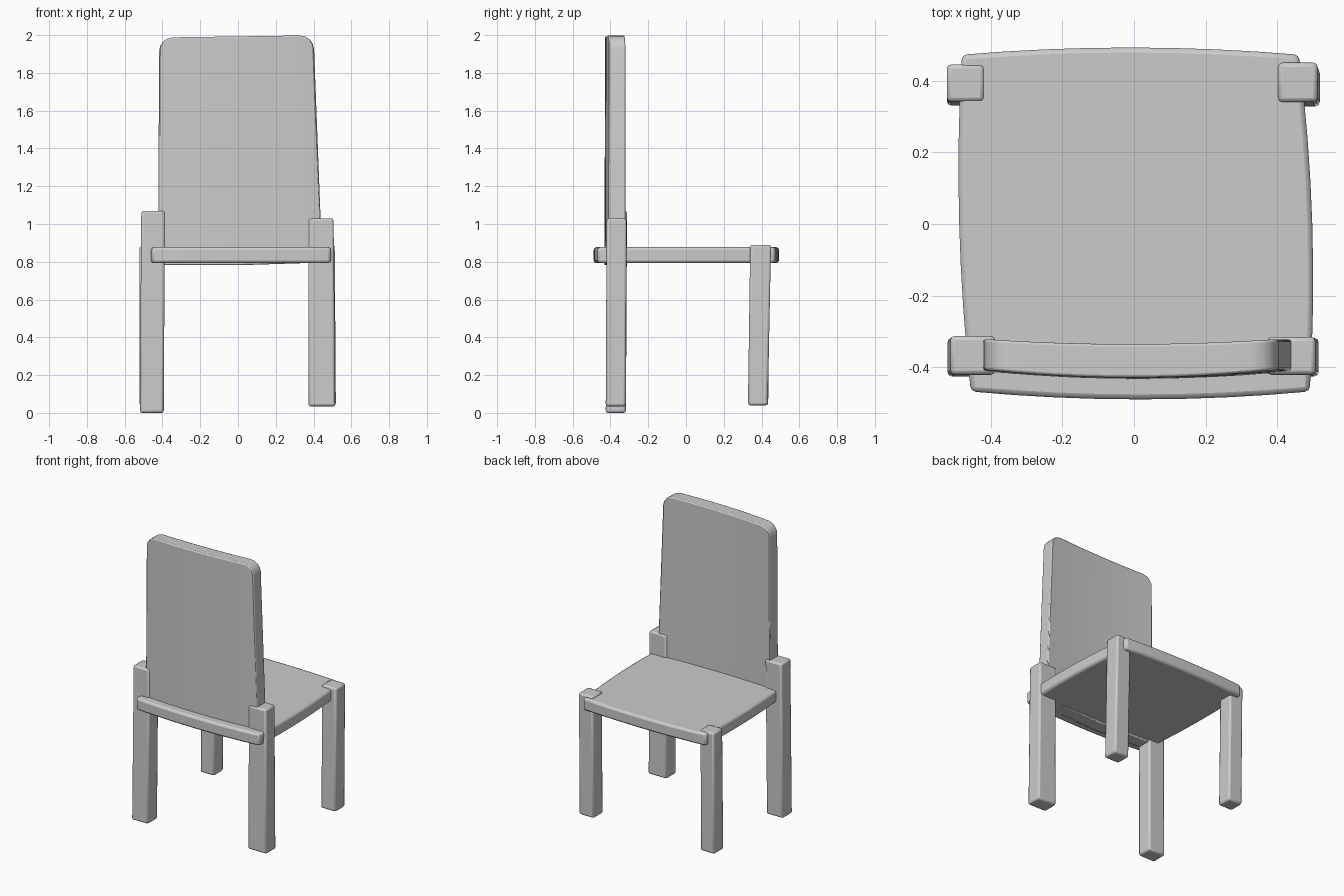
import bpy, bmesh, math

if "Cube" in bpy.data.objects:
    bpy.data.objects.remove(bpy.data.objects["Cube"])


def finish(name, bm, width, segments=2):
    bmesh.ops.recalc_face_normals(bm, faces=bm.faces)
    me = bpy.data.meshes.new(name)
    bm.to_mesh(me)
    bm.free()
    ob = bpy.data.objects.new(name, me)
    bpy.context.collection.objects.link(ob)
    bev = ob.modifiers.new("soft_edges", 'BEVEL')
    bev.width, bev.segments = width, segments
    bev.limit_method, bev.angle_limit = 'ANGLE', math.radians(40)
    bpy.ops.object.select_all(action='DESELECT')
    ob.select_set(True)
    bpy.context.view_layer.objects.active = ob
    bpy.ops.object.shade_smooth_by_angle(angle=math.radians(35))
    return ob


def loft(name, low, high, width):
    """Closed solid between two rings of 3D points."""
    bm = bmesh.new()
    a = [bm.verts.new(p) for p in low]
    b = [bm.verts.new(p) for p in high]
    bm.faces.new(a)
    bm.faces.new(b)
    for i in range(len(a)):
        j = (i + 1) % len(a)
        bm.faces.new((a[i], a[j], b[j], b[i]))
    return finish(name, bm, width)


def rect(x0, x1, y0, y1, z):
    return [(x0, y0, z), (x1, y0, z), (x1, y1, z), (x0, y1, z)]


# Seat: slightly skewed square with bowed edges
corners = [(-0.455, -0.467), (0.49, -0.467), (0.46, 0.472), (-0.48, 0.472)]
bows = [0.022, 0.022, 0.02, 0.02]
normals = [(0, -1), (1, 0), (0, 1), (-1, 0)]
outline = []
for i in range(4):
    (ax, ay), (bx, by) = corners[i], corners[(i + 1) % 4]
    for k in range(8):
        t = k / 8
        d = bows[i] * 4 * t * (1 - t)
        outline.append((ax + (bx - ax) * t + normals[i][0] * d,
                        ay + (by - ay) * t + normals[i][1] * d))
loft("seat", [(x, y, 0.793) for x, y in outline],
     [(x, y, 0.877) for x, y in outline], 0.014)

# Legs: bottom rectangle and height, top rectangle and height
legs = {
    "front_leg_left": ((-0.52, -0.393, -0.425, -0.318, 0.005),
                       (-0.512, -0.387, -0.42, -0.312, 1.075)),
    "front_leg_right": ((0.372, 0.515, -0.425, -0.318, 0.035),
                        (0.372, 0.506, -0.42, -0.315, 1.03)),
    "rear_leg_left": ((-0.522, -0.415, 0.33, 0.435, 0.04),
                      (-0.522, -0.417, 0.341, 0.445, 0.882)),
    "rear_leg_right": ((0.405, 0.518, 0.328, 0.433, 0.04),
                       (0.402, 0.512, 0.34, 0.45, 0.89)),
}
for name, (low, high) in legs.items():
    loft(name, rect(*low), rect(*high), 0.012)
# the left front leg reaches the floor
bpy.data.objects["front_leg_left"].location.z = -0.005

# Backrest: curved tapering panel with rounded top corners
R = 0.075
arc = [R * (1 - math.cos(math.radians(a))) for a in (0, 25, 45, 65, 90)]
half = 0.425
inner = half - R
xs = ([-half + d for d in arc] + [inner * k / 5 for k in range(-4, 5)]
      + [half - d for d in reversed(arc)])
bm = bmesh.new()
cols = []
for x in xs:
    u = x / half
    e = max(0, abs(x) - inner)
    zt = 1.993 + 0.006 * u - (R - math.sqrt(max(0, R * R - e * e)))
    zb = 0.782 + 0.014 * max(0, u)
    col = []
    for z in (zb, zt):
        f = (z - 0.8) / 1.2
        left, right = -0.422 + 0.004 * f, 0.446 - 0.046 * f
        px = (left + right) / 2 + u * (right - left) / 2
        front = -0.432 + 0.022 * u * u + 0.004 * f
        back = -0.335 + 0.014 * u * u
        col += [bm.verts.new((px, front, z)), bm.verts.new((px, back, z))]
    cols.append(col)
for a, b in zip(cols, cols[1:]):
    for i, j in ((0, 1), (1, 3), (3, 2), (2, 0)):
        bm.faces.new((a[i], a[j], b[j], b[i]))
for c in (cols[0], cols[-1]):
    bm.faces.new((c[0], c[1], c[3], c[2]))
finish("backrest", bm, 0.008)
